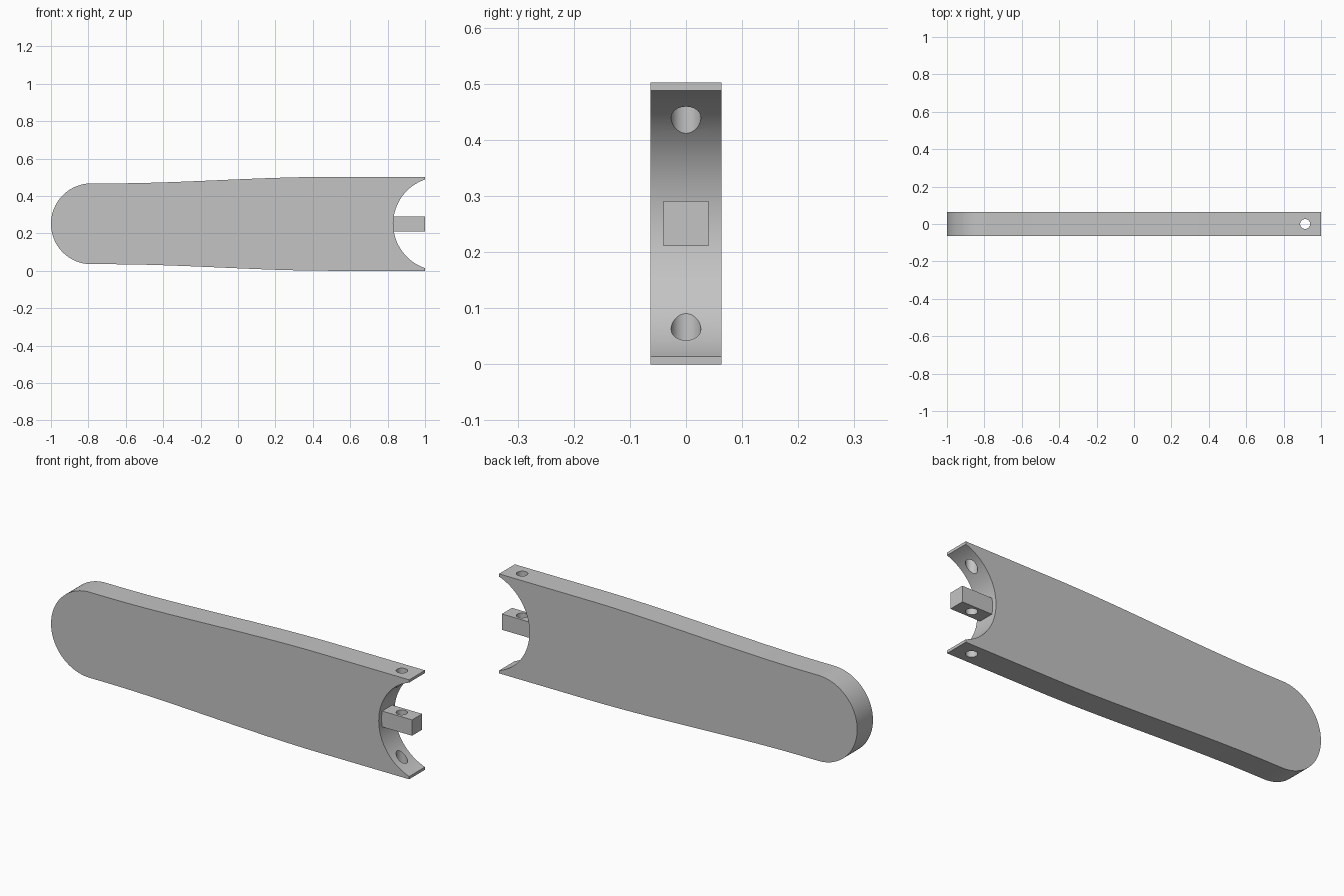
import bpy, bmesh
from math import sin, cos, pi, asin

if "Cube" in bpy.data.objects:
    bpy.data.objects.remove(bpy.data.objects["Cube"], do_unlink=True)

MID = 0.251           # height of the centre line
HALF_Y = 0.063        # half thickness of the arm
NOSE_R, END_H = 0.216, MID
NOSE_X = NOSE_R - 1
CUP_R, CUP_X = 0.25, 1.08
PIN_X, PIN_R = 0.915, 0.0265

grey = bpy.data.materials.new("light grey")
grey.use_nodes = True
colour = (0.55, 0.55, 0.55, 1)
grey.diffuse_color = colour
grey.node_tree.nodes["Principled BSDF"].inputs["Base Color"].default_value = colour


def extrude(name, profile, half_y):
    """Solid from an x-z outline, centred on y = 0."""
    bm = bmesh.new()
    face = bm.faces.new([bm.verts.new((x, -half_y, z)) for x, z in profile])
    out = bmesh.ops.extrude_face_region(bm, geom=[face])
    moved = [v for v in out["geom"] if isinstance(v, bmesh.types.BMVert)]
    bmesh.ops.translate(bm, verts=moved, vec=(0, 2 * half_y, 0))
    bmesh.ops.recalc_face_normals(bm, faces=bm.faces)
    mesh = bpy.data.meshes.new(name)
    bm.to_mesh(mesh)
    bm.free()
    mesh.materials.append(grey)
    obj = bpy.data.objects.new(name, mesh)
    bpy.context.collection.objects.link(obj)
    return obj


def edge_height(x):
    """Half height of the arm, easing from the narrow to the wide end."""
    t = min(max((x + 0.7) / 1.2, 0), 1)
    return NOSE_R + (END_H - NOSE_R) * t * t * (3 - 2 * t)


# Arm outline: rounded nose, flared edges and a concave cup at the far end
nose = [(NOSE_X - NOSE_R * sin(a), MID + NOSE_R * cos(a))
        for a in [pi * i / 48 for i in range(49)]]
xs = [-0.7 + 1.2 * i / 32 for i in range(33)] + [1]
lower = [(x, MID - edge_height(x)) for x in xs]
upper = [(x, MID + edge_height(x)) for x in reversed(xs)]
lip = asin(0.237 / CUP_R)
cup = [(CUP_X - CUP_R * cos(a), MID + CUP_R * sin(a))
       for a in [lip * (i / 24 - 1) for i in range(49)]]
cup[0], cup[-1] = (1, cup[0][1]), (1, cup[-1][1])
arm = extrude("arm", nose + lower + cup + upper, HALF_Y)

# Square tongue standing out of the cup
tongue = extrude("tongue", [(0.828, MID - 0.04), (1, MID - 0.04),
                            (1, MID + 0.04), (0.828, MID + 0.04)], 0.04)

# Vertical pin hole through both lips and the tongue
bpy.ops.mesh.primitive_cylinder_add(vertices=40, radius=PIN_R, depth=1,
                                    location=(PIN_X, 0, MID))
drill = bpy.context.object
drill.name = "pin_hole_cutter"
drill.data.materials.append(grey)
drill.hide_render = True

for part in (arm, tongue):
    bpy.ops.object.select_all(action='DESELECT')
    part.select_set(True)
    bpy.context.view_layer.objects.active = part
    cut = part.modifiers.new("pin hole", 'BOOLEAN')
    cut.operation, cut.solver, cut.object = 'DIFFERENCE', 'EXACT', drill
    bpy.ops.object.modifier_apply(modifier=cut.name)
    bpy.ops.object.shade_smooth_by_angle(angle=0.5)

bpy.data.objects.remove(drill, do_unlink=True)
